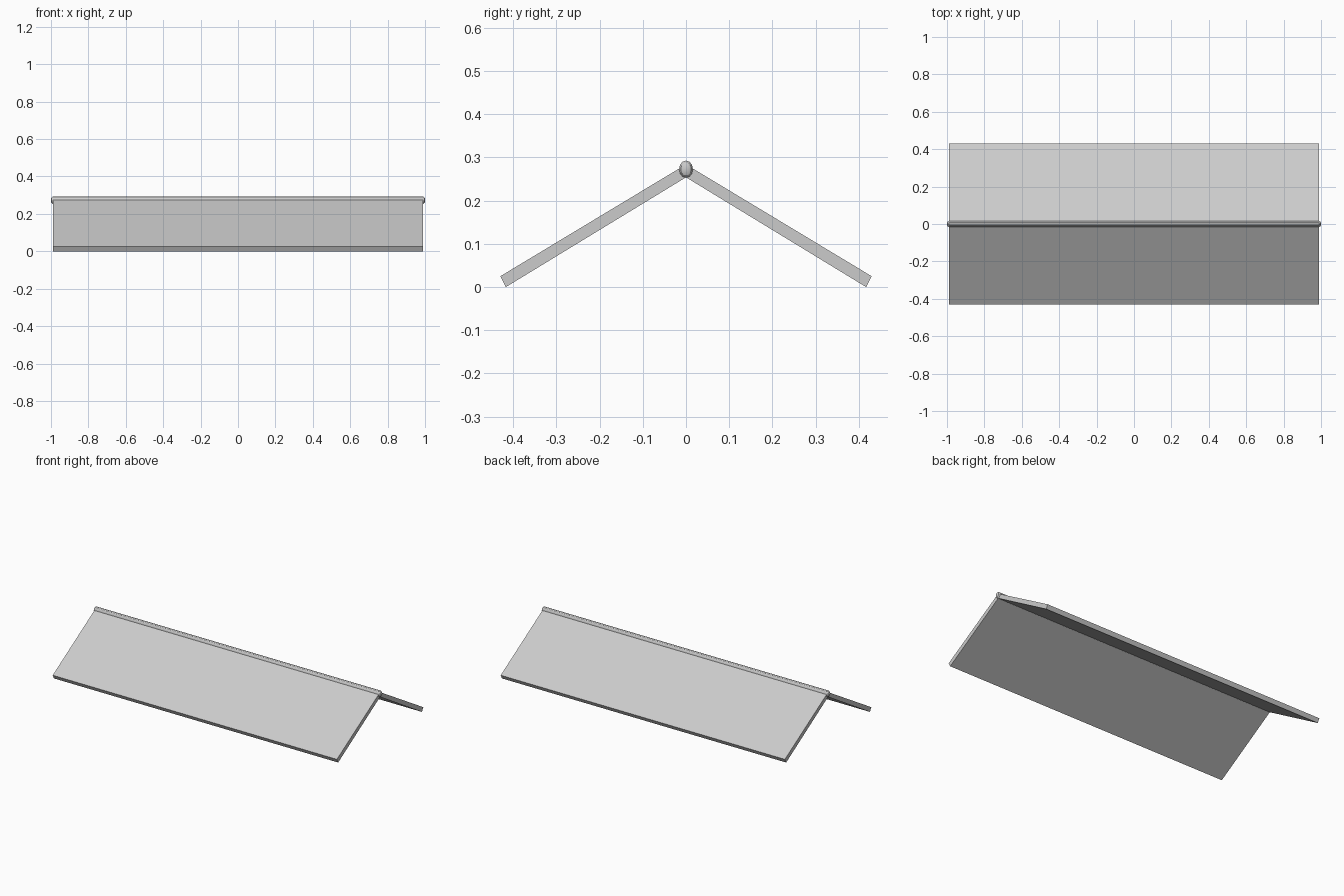
import bpy, bmesh
from math import sin, cos, pi

if "Cube" in bpy.data.objects:
    bpy.data.objects.remove(bpy.data.objects["Cube"])


def make_object(name, bm):
    bmesh.ops.recalc_face_normals(bm, faces=bm.faces)
    mesh = bpy.data.meshes.new(name)
    bm.to_mesh(mesh)
    bm.free()
    obj = bpy.data.objects.new(name, mesh)
    bpy.context.collection.objects.link(obj)
    return obj


def loft(name, sections):
    """Closed solid through matching cross-sections of (x, y, z) points."""
    bm = bmesh.new()
    rings = [[bm.verts.new(p) for p in s] for s in sections]
    for a, b in zip(rings, rings[1:]):
        n = len(a)
        for i in range(n):
            bm.faces.new((a[i], a[(i + 1) % n], b[(i + 1) % n], b[i]))
    bm.faces.new(rings[0])
    bm.faces.new(rings[-1])
    return make_object(name, bm)


# Sloping roof panels, one each side of the ridge
panel = [(0, 0.254), (0.417, 0.0), (0.430, 0.025), (0, 0.284)]
for name, side in (("front_panel", -1), ("back_panel", 1)):
    loft(name, [[(x, side * y, z) for y, z in panel] for x in (-0.99, 0.99)])

# Ridge bar with rounded ends
SIDES = 12
stations = [(-1.0, 0.4), (-0.997, 0.75), (-0.99, 1), (0.99, 1), (0.997, 0.75), (1.0, 0.4)]
ridge = loft("ridge_bar", [
    [(x, 0.016 * s * cos(2 * pi * i / SIDES), 0.273 + 0.02 * s * sin(2 * pi * i / SIDES))
     for i in range(SIDES)] for x, s in stations])
bpy.context.view_layer.objects.active = ridge
ridge.select_set(True)
bpy.ops.object.shade_smooth_by_angle()
